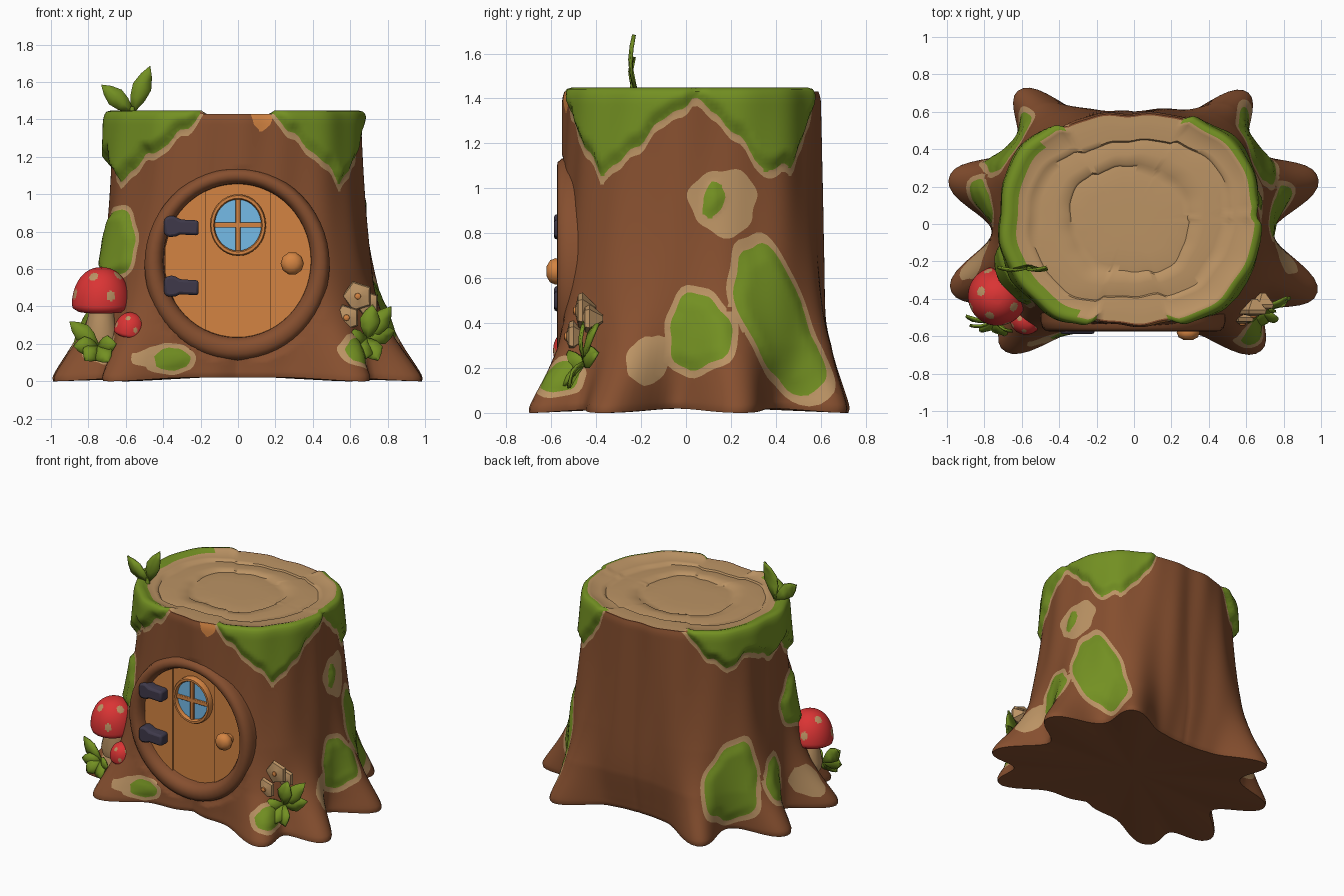
import bpy, bmesh, math
from math import sin, cos, pi, radians, exp
from mathutils import Vector, Matrix

if "Cube" in bpy.data.objects:
    bpy.data.objects.remove(bpy.data.objects["Cube"])

def lin(c):
    c /= 255
    return c / 12.92 if c < 0.04045 else ((c + 0.055) / 1.055) ** 2.4

MATS = {}
for mname, rgb in {"bark": (134, 79, 47), "pale_wood": (187, 147, 100), "moss": (115, 144, 34),
                   "door_wood": (212, 132, 66), "cap_red": (218, 52, 52), "iron": (62, 57, 74),
                   "glass": (120, 192, 238)}.items():
    m = bpy.data.materials.new(mname)
    m.diffuse_color = (*[lin(c) for c in rgb], 1)
    m.use_nodes = True
    m.node_tree.nodes["Principled BSDF"].inputs["Base Color"].default_value = m.diffuse_color
    MATS[mname] = m

def finish(name, bm, mats, angle=40, bevel=0):
    bmesh.ops.recalc_face_normals(bm, faces=bm.faces)
    me = bpy.data.meshes.new(name)
    bm.to_mesh(me)
    bm.free()
    ob = bpy.data.objects.new(name, me)
    bpy.context.collection.objects.link(ob)
    for k in mats:
        me.materials.append(MATS[k])
    if bevel:
        b = ob.modifiers.new("bevel", 'BEVEL')
        b.width, b.segments = bevel, 2
    bpy.ops.object.select_all(action='DESELECT')
    ob.select_set(True)
    bpy.context.view_layer.objects.active = ob
    bpy.ops.object.shade_smooth_by_angle(angle=radians(angle))
    return ob

def skin(bm, rings, closed=True):
    """Bridge successive vertex rings with quads."""
    out = []
    for a, b in zip(rings, rings[1:]):
        n = len(a)
        for i in range(n if closed else n - 1):
            j = (i + 1) % n
            out.append(bm.faces.new((a[i], a[j], b[j], b[i])))
    return out

# ---------- trunk with roots and moss ----------
ROOTS = [(14, .235), (50, .185), (130, .195), (166, .225), (200, .245), (225, .22), (314, .22), (339, .265)]
# lower edge of the moss collar: angle, height
COLLAR = [(0, 1.40), (10, 1.33), (20, 1.2), (29, 1.08), (40, 1.10), (52, 1.22), (62, 1.4), (67, 1.52),
          (120, 1.52), (128, 1.4), (140, 1.25), (150, 1.17), (165, 1.25), (180, 1.15), (195, 1.2),
          (206, 1.05), (218, 1.18), (230, 1.24), (240, 1.33), (248, 1.4), (254, 1.52), (284, 1.52),
          (290, 1.42), (300, 1.31), (312, 1.2), (323, 1.07), (332, 1.12), (345, 1.27), (360, 1.40)]
# patches: angle, height, half width (degrees), half height, lean (degrees per unit height)
MOSS = [(30, .42, 13, .33, -25), (2, .36, 10, .17, 0), (8, .95, 4, .08, 15), (149, .36, 13, .27, 12),
        (174, .31, 8, .14, 0), (205, .73, 15, .18, 0), (240, .115, 6, .065, 0), (318, .16, 6, .07, 0)]
PALE = [(12, .94, 13, .15, 0), (-13, .24, 6, .11, 0), (194, .2, 6, .11, 0), (212, .17, 7, .08, 0),
        (236, .13, 7, .06, 0)]

def gap(a, b):
    return (a - b + 180) % 360 - 180

def blob(p, t, z):
    u = gap(t, p[0] + p[4] * (z - p[1])) / p[2]
    v = (z - p[1]) / p[3]
    wob = .07 * sin(3 * math.atan2(v, u) + p[0]) + .04 * sin(7 * math.atan2(v, u))
    return (1 + wob - math.hypot(u, v)) * min(p[3], p[2] * .013)

def collar(t):
    for (a, za), (b, zb) in zip(COLLAR, COLLAR[1:]):
        if a <= t <= b:
            return za + (zb - za) * (t - a) / (b - a) + .012 * sin(radians(t * 23)) + .008 * sin(radians(t * 41))

def moss_depth(t, z):
    t %= 360
    return max([(z - collar(t)) * .7] + [blob(p, t, z) for p in MOSS])

def pale_depth(t, z):
    return max([moss_depth(t, z) + .026] + [blob(p, t, z) for p in PALE])

def amber_depth(t, z):
    return blob((283, 1.42, 6, .075, 0), t, z)

def oval(t, a, b, n):
    return ((abs(cos(t)) / a) ** n + (abs(sin(t)) / b) ** n) ** (-1 / n)

def trunk_point(deg, z):
    t = radians(deg)
    r = oval(t, .645 if cos(t) > 0 else .66, .57, 2.7 - .45 * min(1, max(0, (z - .6) / .8)))
    r += .12 * exp(-(z / .8) ** 2) * abs(cos(t))
    flare = exp(-(z / .27) ** 1.4)
    lift = 1
    for a, h in ROOTS:
        d = abs(gap(deg, a))
        bump = exp(-(d / 10) ** 2.3)
        r += h * flare * bump + .012 * exp(-(d / 8) ** 2) * max(0, 1 - z)
        lift -= bump
    r -= .03 * max(0, lift) * exp(-(z / .25) ** 2)     # hollows between the roots
    r += .006 * sin(9 * t + 2 * z) + .004 * sin(17 * t - 3 * z)
    thick = .032 + .022 * max(0, -cos(t)) if z > 1 else .028 if 185 < deg < 225 and z > .5 else .016
    r += thick * min(1, max(0, moss_depth(deg, z) / .04))
    if z > 1.38:
        r -= 4 * (z - 1.38) ** 2
    if z < .03:
        r -= 12 * (.03 - z) ** 2
    x, y = r * cos(t), r * sin(t) + .028 * min(1, z / .3)
    if y < 0:                     # recess behind the door and its frame
        if (x / .46) ** 2 + ((z - .64) / .47) ** 2 < 1:
            y = max(y, -.46)
        elif (x / .5) ** 2 + ((z - .625) / .52) ** 2 < 1:
            y = max(y, -.545)
    return x, y, z + .02 * max(0, lift) * max(0, 1 - z / .1)

N, ROWS, TOP = 192, 76, 1.43
bm = bmesh.new()
rings, param = [], {}
for k in range(ROWS + 1):
    z = TOP * k / ROWS
    rings.append([bm.verts.new(trunk_point(360 * i / N, z)) for i in range(N)])
    for i, v in enumerate(rings[-1]):
        param[v] = (360 * i / N, z)
SIDE = 9                          # temporary mark for the bark faces
for f in skin(bm, rings):
    f.material_index = SIDE
# sawn top with growth rings
cap = [(.985, .012), (.95, .018), (.92, .012), (.88, 0), (.80, -.004), (.765, -.005), (.75, -.016),
       (.70, -.012), (.6, -.008), (.5, -.01), (.48, -.022), (.43, -.018), (.3, -.015), (.15, -.015)]
prev = rings[-1]
for s, dz in cap:
    ring = []
    for i, v in enumerate(rings[-1]):
        t = 2 * pi * i / N
        w = s + (.025 * sin(2 * t + 9 * s) + .01 * sin(5 * t) if s < .85 else 0)
        up = dz if s < .9 or moss_depth(360 * i / N, TOP) > 0 else 0
        ring.append(bm.verts.new((v.co.x * w - .03 * (1 - s), .02 + (v.co.y - .02) * w, TOP + up)))
    for i, f in enumerate(skin(bm, [prev, ring])):
        t = 360 * (i + .5) / N
        edge = .87 if 140 < t < 240 else .93
        f.material_index = 2 if moss_depth(t, TOP) > 0 and s > edge + .01 * sin(radians(t * 9)) else \
            0 if s > .97 else 1
    prev = ring
bm.faces.new(prev).material_index = 1
# underside
mid = bm.verts.new((0, 0, .03))
for i in range(N):
    bm.faces.new((rings[0][(i + 1) % N], rings[0][i], mid))
# cut the bark along the patch outlines, then colour it
for depth in (moss_depth, pale_depth, amber_depth):
    val = {v: depth(*p) for v, p in param.items()}
    fresh = []
    for e in [e for e in bm.edges if e.verts[0] in val and e.verts[1] in val]:
        a, b = e.verts
        if (val[a] > 0) != (val[b] > 0):
            k = min(.96, max(.04, val[a] / (val[a] - val[b])))
            (ta, za), (tb, zb) = param[a], param[b]
            v = bmesh.utils.edge_split(e, a, k)[1]
            param[v] = (ta + gap(tb, ta) * k, za + (zb - za) * k)
            fresh.append(v)
    bmesh.ops.connect_verts(bm, verts=fresh)
for f in bm.faces:
    if f.material_index == SIDE:
        ps = [param[v] for v in f.verts]
        t = ps[0][0] + sum(gap(p[0], ps[0][0]) for p in ps) / len(ps)
        z = sum(p[1] for p in ps) / len(ps)
        f.material_index = 2 if moss_depth(t, z) > 0 else 1 if pale_depth(t, z) > 0 else \
            3 if amber_depth(t, z) > 0 else 0
finish("trunk", bm, ["bark", "pale_wood", "moss", "door_wood"], 50)

# ---------- door ----------
def oval_ring(name, cx, cz, rx, rz, prof, mat, n=56, rise=0.0):
    """Sweep a (scale, y) section around an upright oval."""
    bm = bmesh.new()
    rs = [[bm.verts.new((cx + rx * s * cos(2 * pi * i / n), y, cz + rise * (1 - s) + rz * s * sin(2 * pi * i / n)))
           for i in range(n)] for s, y in prof]
    skin(bm, rs + [rs[0]])
    finish(name, bm, [mat], 50)

def slab(name, pts, y0, y1, mat, bevel=0.0):
    """Extrude an x-z outline from y0 to y1."""
    bm = bmesh.new()
    a, b = ([bm.verts.new((x, y, z)) for x, z in pts] for y in (y0, y1))
    skin(bm, [a, b])
    bm.faces.new(a)
    bm.faces.new(b)
    return finish(name, bm, [mat], 35, bevel)

oval_ring("door_frame", -.005, .625, .495, .515,
          [(1, -.42), (1, -.52), (.98, -.555), (.94, -.572), (.88, -.575), (.83, -.56), (.80, -.53), (.785, -.43)],
          "bark", 56, .1)
cuts = [-.39, -.17, .02, .17, .39]
for k, (x0, x1) in enumerate(zip(cuts, cuts[1:])):
    xs = [x0 + (x1 - x0) * i / 8 for i in range(9)]
    h = [.43 * math.sqrt(max(.002, 1 - (x / .395) ** 2)) for x in xs]
    pts = [(x, .648 + a) for x, a in zip(xs, h)] + [(x, .648 - a) for x, a in reversed(list(zip(xs, h)))]
    slab(f"door_plank_{k + 1}", pts, -.44, (-.515, -.5, -.505, -.515)[k], "door_wood")

# ---------- window ----------
circle = [2 * pi * i / 32 for i in range(32)]
slab("window_glass", [(.13 * cos(a), .835 + .145 * sin(a)) for a in circle], -.49, -.52, "glass")
oval_ring("window_frame", 0, .835, .15, .165,
          [(1, -.49), (1, -.535), (.96, -.546), (.87, -.546), (.83, -.535), (.83, -.49)], "door_wood", 32)
for name, w, h in (("window_bar_upright", .014, .14), ("window_bar_across", .13, .014)):
    slab(name, [(-w, .835 - h), (w, .835 - h), (w, .835 + h), (-w, .835 + h)], -.5, -.535, "door_wood", .004)

# ---------- hinges and knob ----------
for k, z in enumerate((.825, .505)):
    slab(f"hinge_{k + 1}", [(-.395, z - .04), (-.37, z - .055), (-.33, z - .05), (-.31, z - .04), (-.21, z - .045),
                            (-.21, z + .035), (-.31, z + .04), (-.34, z + .06), (-.37, z + .06), (-.395, z + .045)],
         -.49, -.588, "iron", .018)

def lathe(name, prof, loc, mats, n=20, rot=(0, 0, 0), spots=(), spot_r=0.0):
    """Revolve (radius, height) points; faces near a spot direction get the second colour."""
    bm = bmesh.new()
    rs = [[bm.verts.new((r * cos(2 * pi * i / n), r * sin(2 * pi * i / n), z)) for i in range(n)] for r, z in prof]
    skin(bm, rs)
    bm.faces.new(rs[0])
    bm.faces.new(rs[-1])
    for f in bm.faces:
        c = f.calc_center_median()
        for a, r, z in spots:
            if (c - Vector((r * cos(radians(a)), r * sin(radians(a)), z))).length < spot_r:
                f.material_index = 1
    m = Matrix.Translation(loc)
    for ax, ang in zip("XYZ", rot):
        m = m @ Matrix.Rotation(radians(ang), 4, ax)
    bm.transform(m)
    finish(name, bm, mats, 50)

lathe("door_knob", [(.035, -.02), (.035, .02), (.055, .035), (.062, .06), (.052, .085), (.025, .1)],
      (.29, -.52, .63), ["door_wood"], 10, (90, 0, 0))

# ---------- toadstools ----------
def toadstool(label, loc, r, h, stalk, tilt):
    arc = [(r * cos(a) ** .9, h * sin(a)) for a in [radians(3 * i) for i in range(29)]]
    prof = [(r * .3, .02 * r), (r * .8, -.22 * r), (r * .97, -.12 * r)] + arc
    spots = [(a + o, r * q, h * e) for o, q, e in ((0, .91, .3), (45, .6, .78)) for a in (20, 110, 200, 290)]
    lathe(label + "_cap", prof, loc, ["cap_red", "pale_wood"], 64, tilt, spots, r * .18)
    lathe(label + "_stalk", [(stalk * 1.0, -r * 1.35), (stalk * 1.1, -r), (stalk * .8, -r * .4), (stalk * .75, .03 * r)],
          loc, ["pale_wood"], 16, tilt)

toadstool("large_toadstool", (-.73, -.385, .41), .158, .2, .09, (6, 0, 0))
toadstool("small_toadstool", (-.58, -.505, .265), .085, .105, .04, (14, 10, 0))

# ---------- leaves ----------
def leaf(name, base, tip, width, facing=(0, -1, 0)):
    a, b, n = Vector(base), Vector(tip), Vector(facing)
    side = (b - a).cross(n).normalized() * width
    bm = bmesh.new()
    rows = []
    for t, w in ((0, .2), (.3, .8), (.55, 1), (.8, .6), (1, .03)):
        c = a.lerp(b, t) + n * .02 * sin(pi * t)
        rows.append([bm.verts.new(c + side * w * s - n * .12 * width * abs(s)) for s in (-1, 0, 1)])
    skin(bm, rows, False)
    ob = finish(name, bm, ["moss"], 30)
    ob.modifiers.new("thickness", 'SOLIDIFY').thickness = .012

sprays = {"left_leaf": ((-.75, -.52, .19), .05,
                        [(-.9, -.5, .32), (-.88, -.55, .19), (-.82, -.58, .11), (-.69, -.6, .1), (-.65, -.58, .2)]),
          "right_leaf": ((.69, -.46, .23), .055,
                         [(.72, -.46, .41), (.82, -.4, .4), (.84, -.4, .27), (.75, -.53, .11), (.65, -.56, .11),
                          (.58, -.55, .22)]),
          "sprout_leaf": ((-.565, -.235, 1.44), .052, [(-.73, -.24, 1.585), (-.47, -.24, 1.685)])}
for name, (base, w, tips) in sprays.items():
    for k, tip in enumerate(tips):
        leaf(f"{name}_{k + 1}", base, tip, w)
lathe("sprout_stem", [(.018, -.02), (.012, .04)], (-.565, -.235, 1.43), ["moss"], 8)

# ---------- flowers ----------
for k, (x, y, z, s) in enumerate(((.64, -.47, .455, .085), (.58, -.51, .34, .075), (.69, -.44, .42, .07))):
    bm = bmesh.new()
    rs = []
    for q, d in ((.25, .07), (1, .01), (.9, -.01), (.35, -.02), (.1, -.025)):
        rs.append([bm.verts.new((x + s * q * (1 if i % 2 else .8) * cos(pi * i / 5), y + d,
                                 z + s * q * (1 if i % 2 else .8) * sin(pi * i / 5))) for i in range(10)])
    skin(bm, rs)
    bm.faces.new(rs[0])
    bm.faces.new(rs[-1])
    finish(f"flower_{k + 1}", bm, ["pale_wood"], 30)
    lathe(f"flower_centre_{k + 1}", [(.018, 0), (.016, .01), (.006, .014)], (x, y - .02, z), ["door_wood"], 8, (90, 0, 0))
